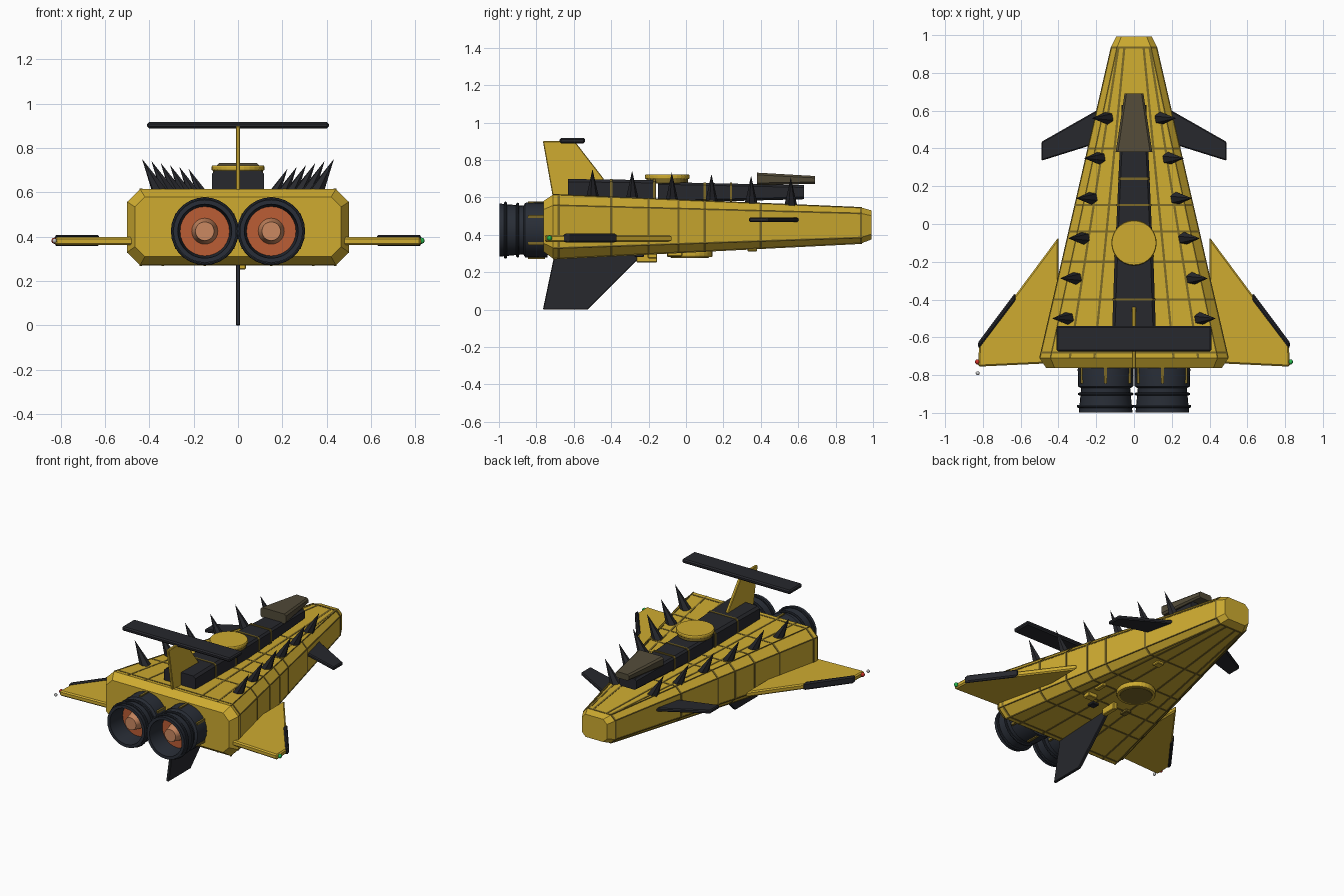
import bpy, bmesh, math
from mathutils import Vector

if "Cube" in bpy.data.objects:
    bpy.data.objects.remove(bpy.data.objects["Cube"])


def mat(name, rgb):
    m = bpy.data.materials.new(name)
    m.diffuse_color = (*rgb, 1)
    m.use_nodes = True
    m.node_tree.nodes["Principled BSDF"].inputs["Base Color"].default_value = m.diffuse_color
    return m


YELLOW = mat("yellow_paint", (0.62, 0.41, 0.03))
SEAM = mat("seam_ochre", (0.2, 0.14, 0.02))
DARK = mat("dark_metal", (0.02, 0.021, 0.026))
STEEL = mat("engine_steel", (0.022, 0.027, 0.038))
GLASS = mat("smoked_canopy", (0.085, 0.07, 0.04))
ORANGE = mat("hot_orange", (0.5, 0.11, 0.035))
PEACH = mat("hot_core", (0.6, 0.25, 0.12))
RED = mat("red_light", (0.6, 0.03, 0.02))
GREEN = mat("green_light", (0.02, 0.5, 0.08))


def make(name, verts, faces, material, bevel=0):
    me = bpy.data.meshes.new(name)
    me.from_pydata([tuple(v) for v in verts], [], faces)
    bm = bmesh.new()
    bm.from_mesh(me)
    bmesh.ops.recalc_face_normals(bm, faces=bm.faces)
    bm.to_mesh(me)
    bm.free()
    ob = bpy.data.objects.new(name, me)
    bpy.context.collection.objects.link(ob)
    me.materials.append(material)
    if bevel:
        b = ob.modifiers.new("bevel", 'BEVEL')
        b.width, b.segments = bevel, 1
    return ob


def skin(name, rings, material, closed=False, bevel=0):
    """Join rings of equal vertex count; cap the ends unless closed."""
    n, k = len(rings[0]), len(rings)
    faces = [(i * n + j, i * n + (j + 1) % n, (i + 1) % k * n + (j + 1) % n, (i + 1) % k * n + j)
             for i in range(k if closed else k - 1) for j in range(n)]
    if not closed:
        faces += [tuple(range(n)), tuple(range((k - 1) * n, k * n))]
    return make(name, [v for r in rings for v in r], faces, material, bevel)


def section(y, w, z0, z1, c, x=0.0):
    """Chamfered rectangle across the ship."""
    return [(x + a, y, b) for a, b in ((-w + c, z0), (w - c, z0), (w, z0 + c), (w, z1 - c),
                                       (w - c, z1), (-w + c, z1), (-w, z1 - c), (-w, z0 + c))]


def plate(name, pts, to3d, thick, material, bevel=0.004):
    return skin(name, [[to3d(a, b, s * thick / 2) for a, b in pts] for s in (-1, 1)], material, bevel=bevel)


def box(name, c, size, material, bevel=0.004):
    x, y, z = c
    sx, sy, sz = (s / 2 for s in size)
    return plate(name, [(-sx, -sy), (sx, -sy), (sx, sy), (-sx, sy)],
                 lambda a, b, t: (x + a, y + b, z + t), sz * 2, material, bevel)


def lathe_y(name, prof, x, z, material, closed=False, n=28):
    """Spin (radius, y) points around an axis along y."""
    rings = [[(x + r * math.cos(t), y, z + r * math.sin(t))
              for t in (2 * math.pi * i / n for i in range(n))] for r, y in prof]
    ob = skin(name, rings, material, closed)
    smooth(ob)
    return ob


def smooth(ob):
    bpy.ops.object.select_all(action='DESELECT')
    ob.select_set(True)
    bpy.context.view_layer.objects.active = ob
    bpy.ops.object.shade_smooth_by_angle(angle=math.radians(30))


def cylinder(name, c, r, h, material, n=28):
    x, y, z = c
    rings = [[(x + r * k * math.cos(2 * math.pi * i / n), y + r * k * math.sin(2 * math.pi * i / n), z + d)
              for i in range(n)] for k, d in ((0.97, -h / 2), (1, -h / 4), (1, h / 4), (0.97, h / 2))]
    ob = skin(name, rings, material)
    return ob


def hull_at(y):
    t = (y + 0.71) / 1.65
    mix = lambda a, b: a + (b - a) * t
    return mix(0.5, 0.12), mix(0.272, 0.355), mix(0.615, 0.545), mix(0.058, 0.032)


# Main hull: tapered chamfered body
skin("hull", [section(-0.762, 0.465, 0.31, 0.58, 0.045), section(-0.71, *hull_at(-0.71)),
              section(0.94, *hull_at(0.94)), section(0.992, 0.095, 0.375, 0.53, 0.028)], YELLOW)

# Panel seams across the hull
for y in (-0.68, -0.4, -0.2, -0.04, 0.1, 0.4, 0.935):
    rings = []
    for d in (-0.006, 0.006):
        w, z0, z1, c = hull_at(y + d)
        rings.append(section(y + d, w + 0.002, z0 - 0.002, z1 + 0.002, c))
    skin("cross_seam", rings, SEAM)

# Panel seams along the hull, mirrored
for s in (-1, 1):
    for f, top in ((0.42, 1), (0.68, 1), (0.3, 0), (0.68, 0)):
        rings = []
        for y in (-0.71, 0.94):
            w, z0, z1, c = hull_at(y)
            z = z1 if top else z0
            rings.append([(s * w * f + a, y, z + b) for a, b in
                          ((-0.006, -0.003), (0.006, -0.003), (0.006, 0.002), (-0.006, 0.002))])
        skin("long_seam", rings, SEAM)
    for k in (2, 3, 4, 1):
        rings = []
        for y in (-0.71, 0.94):
            px, _, pz = section(y, *hull_at(y))[k]
            rings.append([(s * (px + a), y, pz + b) for a, b in
                          ((-0.004, -0.004), (0.002, -0.004), (0.002, 0.003), (-0.004, 0.003))])
        skin("edge_seam", rings, SEAM)

# Dorsal spine, canopy and round hatch
skin("spine_rear", [section(-0.63, 0.118, 0.58, 0.698, 0.015), section(-0.16, 0.102, 0.57, 0.692, 0.015)], DARK)
skin("spine_front", [section(-0.15, 0.1, 0.57, 0.682, 0.012), section(0.63, 0.065, 0.59, 0.665, 0.012)], DARK)
for y, w in ((-0.4, 0.113), (-0.17, 0.106), (0.1, 0.092), (0.24, 0.086)):
    top = 0.698 if y < -0.15 else 0.68
    skin("spine_rib", [section(y + d, w, 0.575, top, 0.013) for d in (-0.006, 0.006)], SEAM)
skin("canopy", [section(0.38, 0.097, 0.665, 0.732, 0.012), section(0.69, 0.05, 0.672, 0.714, 0.01)], GLASS)
cylinder("top_hatch", (0, -0.1, 0.71), 0.12, 0.022, YELLOW)
cylinder("top_hatch_base", (0, -0.1, 0.69), 0.112, 0.03, SEAM)

# Vertical fins and tail wing
side = lambda a, b, t: (t, a, b)
plate("tail_fin", [(-0.765, 0.9), (-0.595, 0.9), (-0.44, 0.7), (-0.44, 0.59), (-0.71, 0.59)], side, 0.02, YELLOW)
plate("belly_fin", [(-0.765, 0.0), (-0.525, 0.0), (-0.26, 0.265), (-0.26, 0.31), (-0.70, 0.31)], side, 0.02, DARK)
box("tail_wing", (0, -0.607, 0.903), (0.82, 0.136, 0.028), DARK, 0.008)

for s, tag in ((-1, "left"), (1, "right")):
    # Main wing with dark armoured leading edge
    flat = lambda z: (lambda a, b, t: (s * a, b, z + t))
    plate(tag + "_wing", [(0.4, -0.07), (0.82, -0.635), (0.825, -0.755), (0.4, -0.735)],
          flat(0.38), 0.036, YELLOW, 0.008)
    plate(tag + "_wing_edge", [(0.63, -0.365), (0.828, -0.63), (0.822, -0.66), (0.625, -0.4)],
          flat(0.383), 0.05, DARK, 0.008)
    # Tip light
    bm = bmesh.new()
    bmesh.ops.create_uvsphere(bm, u_segments=12, v_segments=8, radius=0.014)
    me = bpy.data.meshes.new(tag + "_tip_light")
    bm.to_mesh(me)
    bm.free()
    ob = bpy.data.objects.new(tag + "_tip_light", me)
    ob.location = (s * 0.828, -0.73, 0.382)
    bpy.context.collection.objects.link(ob)
    me.materials.append(GREEN if s > 0 else RED)
    if s < 0:
        bead = bpy.data.objects.new("sensor_bead", me.copy())
        bead.data.materials.clear()
        bead.location, bead.scale = (-0.828, -0.79, 0.382), (0.75,) * 3
        bpy.context.collection.objects.link(bead)
    # Nose canard
    plate(tag + "_canard", [(0.15, 0.625), (0.2, 0.6), (0.49, 0.435), (0.49, 0.335), (0.25, 0.41), (0.15, 0.43)],
          flat(0.48), 0.024, DARK, 0.006)

    # Row of outward leaning six-sided spikes
    for i in range(6):
        y = 0.56 - 0.212 * i
        x = 0.14 + 0.042 * i
        z = hull_at(y)[2] - 0.012
        tip = Vector((s * (x + 0.083), y, z + 0.157))
        base = Vector((s * x, y, z))
        axis = (tip - base).normalized()
        u = axis.orthogonal().normalized()
        v = axis.cross(u)
        ring = [base + 0.036 * (u * math.cos(k * math.pi / 3) + v * math.sin(k * math.pi / 3)) for k in range(6)]
        make("spike", ring + [tip], [(k, (k + 1) % 6, 6) for k in range(6)] + [tuple(range(6))], DARK)

    # Engine: collar, hollow nozzle, rings, glowing core
    ex, ez = s * 0.15, 0.425
    lathe_y(tag + "_nozzle", [(0.13, -0.72), (0.136, -0.78), (0.13, -0.87), (0.142, -0.998),
                              (0.122, -0.998), (0.11, -0.86), (0.11, -0.72)], ex, ez, STEEL, True)
    lathe_y(tag + "_collar", [(0.146, -0.74), (0.148, -0.77), (0.146, -0.86), (0.125, -0.872),
                              (0.12, -0.74)], ex, ez, STEEL, True)
    for y, r in ((-0.9, 0.139), (-0.965, 0.145)):
        prof = [(r + 0.008 * math.cos(t), y + 0.008 * math.sin(t)) for t in
                (2 * math.pi * k / 8 for k in range(8))]
        lathe_y(tag + "_nozzle_ring", prof, ex, ez, STEEL, True)
    for k in range(6):
        t = math.pi / 6 + k * math.pi / 3
        box("collar_rib", (ex + 0.146 * math.cos(t), -0.8, ez + 0.146 * math.sin(t)),
            (0.016, 0.09, 0.016), SEAM, 0)
    lathe_y(tag + "_burner", [(0.118, -0.86), (0.118, -0.875)], ex, ez, ORANGE)
    lathe_y(tag + "_core", [(0.06, -0.87), (0.042, -0.95)], ex, ez, PEACH)

# Belly hatch and small fittings
cylinder("belly_hatch_rim", (0, 0.02, 0.297), 0.122, 0.034, YELLOW)
cylinder("belly_hatch", (0, 0.02, 0.295), 0.104, 0.038, SEAM)
for x, y, sx, sy, drop, m in ((0.02, -0.21, 0.03, 0.11, 0.045, YELLOW), (0.2, -0.18, 0.07, 0.05, 0.025, YELLOW),
                              (0.12, -0.25, 0.05, 0.05, 0.015, DARK), (0.22, -0.06, 0.03, 0.08, 0.02, YELLOW),
                              (0.1, 0.355, 0.05, 0.05, 0.015, YELLOW), (-0.1, -0.2, 0.04, 0.06, 0.015, SEAM)):
    box("belly_fitting", (x, y, hull_at(y)[1] - drop / 2 + 0.005), (sx, sy, drop + 0.01), m)
